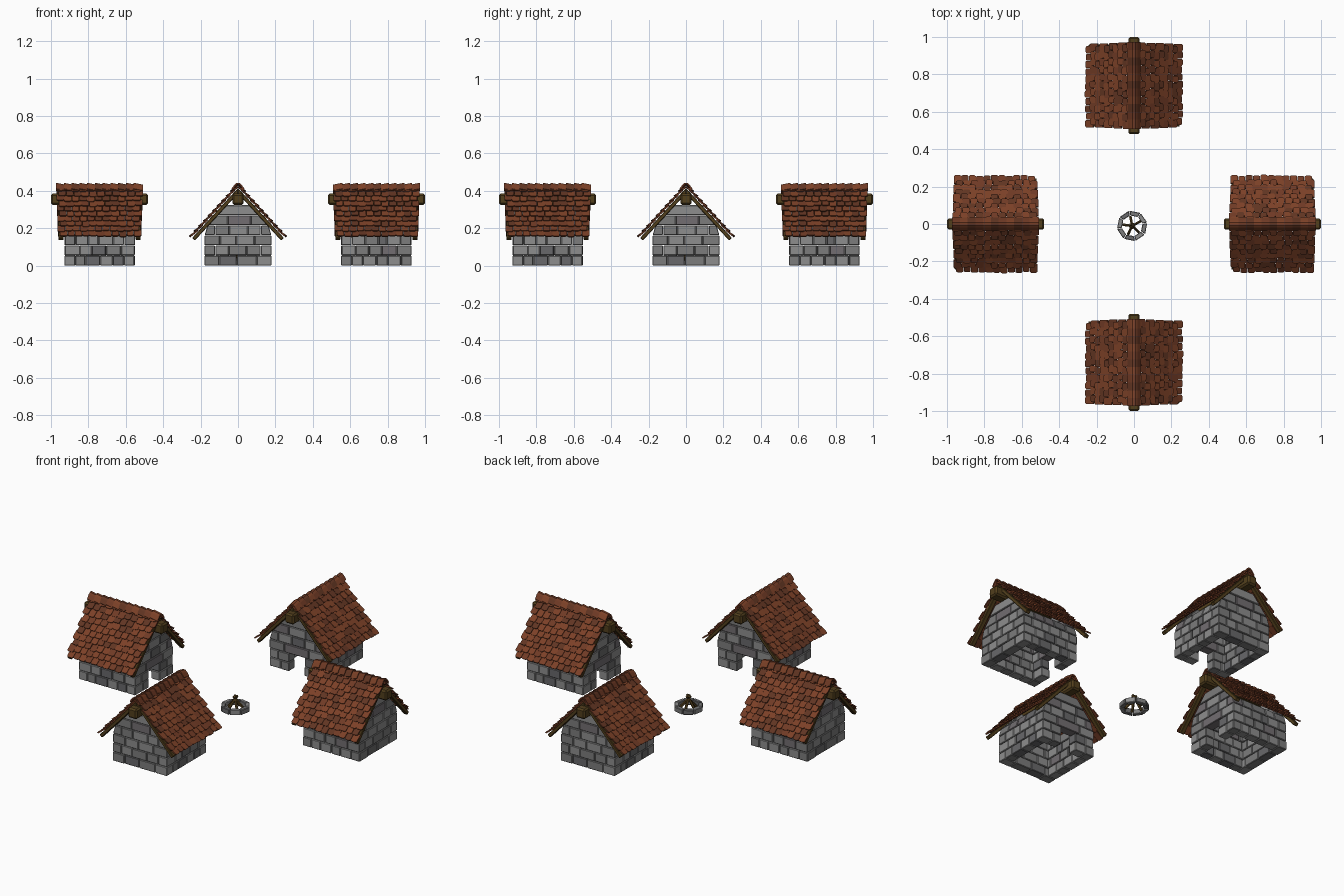
import bpy, bmesh, math, random
from mathutils import Vector, Matrix

if "Cube" in bpy.data.objects:
    bpy.data.objects.remove(bpy.data.objects["Cube"])
random.seed(4)

def mat(name, r, g, b):
    m = bpy.data.materials.new(name)
    m.diffuse_color = (r, g, b, 1)
    m.use_nodes = True
    m.node_tree.nodes["Principled BSDF"].inputs["Base Color"].default_value = m.diffuse_color
    return m

STONES = [mat("stone_light", .27, .27, .27), mat("stone_mid", .2, .2, .2),
          mat("stone_dark", .14, .14, .145), mat("stone_warm", .17, .155, .165)]
TILES = [mat("tile_red", .2, .052, .02), mat("tile_brown", .16, .042, .018),
         mat("tile_dark", .12, .035, .016)]
WOOD = [mat("wood", .085, .05, .012)]

def prism(bm, pts, off, mi=0):
    a = [bm.verts.new(p) for p in pts]
    b = [bm.verts.new(Vector(p) + Vector(off)) for p in pts]
    n = len(a)
    faces = [bm.faces.new(a), bm.faces.new(b[::-1])]
    faces += [bm.faces.new((a[i], b[i], b[(i + 1) % n], a[(i + 1) % n])) for i in range(n)]
    for f in faces:
        f.material_index = mi

def box(bm, x0, x1, y0, y1, z0, z1, mi=0):
    prism(bm, [(x0, y0, z0), (x1, y0, z0), (x1, y1, z0), (x0, y1, z0)], (0, 0, z1 - z0), mi)
    return bm.verts[:][-8:]

def finish(bm, name, mats):
    bmesh.ops.recalc_face_normals(bm, faces=bm.faces[:])
    me = bpy.data.meshes.new(name)
    bm.to_mesh(me)
    bm.free()
    for m in mats:
        me.materials.append(m)
    return me

def splits(a, b, n):
    # uneven joints between a and b
    s = (b - a) / n
    return [a] + [a + s * (i + random.uniform(-.17, .17)) for i in range(1, n)] + [b]

# stone walls: interlocking courses, door on the inner gable, gables trimmed under the roof
HX, HY, T, H, G = .188, .18, .058, .054, .0012
def roof_y(z):
    return (.392 - z) / 1.09

def stone_walls():
    bm = bmesh.new()
    def block(x0, x1, y0, y1, z):
        j = random.uniform(-.002, .002)
        vs = box(bm, x0 + G + j, x1 - G + j, y0 + G, y1 - G, z + G, z + H - G, random.choice((0, 0, 1, 1, 2, 3)))
        for v in vs:
            lim = roof_y(v.co.z)
            v.co.y = max(-lim, min(lim, v.co.y))
    for r in range(6):
        z = r * H
        full = r % 2 == 0 or r > 3
        w = min(HY, roof_y(z)) if full else HY - T
        n = (4, 3, 4, 3, 3, 1)[r]
        for side in (-1, 1):
            x0, x1 = sorted((side * HX, side * (HX - T)))
            if side < 0 and r < 2:
                segs = [(-w, -.05), (.05, w)]
                for a, b in segs:
                    s = splits(a, b, 2 if full else 1)
                    for p, q in zip(s, s[1:]):
                        block(x0, x1, p, q, z)
            elif side < 0 and r == 2:
                for p, q in ((-w, -.08), (-.08, .08), (.08, w)):
                    block(x0, x1, p, q, z)
            else:
                s = splits(-w, w, n)
                for p, q in zip(s, s[1:]):
                    block(x0, x1, p, q, z)
            if r < 4:
                l = HX - T if full else HX
                y0, y1 = sorted((side * HY, side * (HY - T)))
                s = splits(-l, l, 4 if full else 5)
                for p, q in zip(s, s[1:]):
                    block(p, q, y0, y1, z)
    return finish(bm, "stone_walls", STONES)

# roof tiles: overlapping chamfered shingles on both slopes
EAVE, RIDGE = Vector((0, .245, .148)), Vector((0, 0, .415))
UP = (RIDGE - EAVE).normalized()
NRM = Vector((0, -UP.z, UP.y)) * -1
ROWS = 10

def roof_tiles():
    bm = bmesh.new()
    pitch = (RIDGE - EAVE).length / ROWS
    for flip in (1, -1):
        for r in range(ROWS):
            hl = .217 + .012 * r / ROWS
            n = 11
            step = 2 * hl / n
            shift = (r % 2 - .5) * .012
            for c in range(n):
                w = step * random.uniform(.46, .5)
                cx = -hl + step * (c + .5) + shift
                drop = random.uniform(-.005, .003)
                lift = random.uniform(.008, .012)
                ln = pitch * 1.4 if r < ROWS - 1 else pitch
                prof = [(-w, ln), (-w, .006), (-w + .007, 0), (w - .007, 0), (w, .006), (w, ln)]
                pts = []
                for a, b in prof:
                    p = EAVE + UP * (pitch * r + b + drop) + NRM * (lift * (1 - b / ln) + .001)
                    pts.append((flip * (cx + a), flip * p.y, p.z))
                off = NRM * .008
                prism(bm, pts, (0, flip * off.y, off.z), random.choice((0, 0, 0, 1, 1, 2)))
    # rounded ridge caps, each tilted over the next
    outer = [(-.034, .402), (-.018, .424), (-.007, .433), (.007, .433), (.018, .424), (.034, .402)]
    inner = [(y * .8, z - .009) for y, z in outer[::-1]]
    for i in range(11):
        x = -.232 + i * .0415
        prism(bm, [(x, y, z) for y, z in outer + inner], (.05, 0, .01), i % 3)
    return finish(bm, "roof_tiles", TILES)

# sloping gable rafters
def rafters():
    bm = bmesh.new()
    for sx in (-1, 1):
        for sy in (-1, 1):
            prof = [EAVE, RIDGE, RIDGE - Vector((0, 0, .03)), EAVE - NRM * .02]
            prism(bm, [(sx * .193, sy * p.y, p.z) for p in prof], (sx * .026, 0, 0))
    return finish(bm, "rafters", WOOD)

# ridge beam with heavy chamfers
def ridge_beam():
    bm = bmesh.new()
    box(bm, -.26, .26, -.03, .03, .325, .385)
    return finish(bm, "ridge_beam", WOOD)

def bevel(ob, w):
    m = ob.modifiers.new("bevel", 'BEVEL')
    m.width, m.segments, m.limit_method = w, 1, 'ANGLE'

def place(name, me):
    ob = bpy.data.objects.new(name, me)
    bpy.context.collection.objects.link(ob)
    return ob

# four houses facing the centre
parts = [(stone_walls(), .003), (roof_tiles(), 0), (rafters(), .003), (ridge_beam(), .009)]
for k, side in enumerate(("right", "back", "left", "front")):
    a = k * math.pi / 2
    for me, bw in parts:
        ob = place(f"{side}_house_{me.name}", me)
        ob.location = (.74 * math.cos(a), .74 * math.sin(a), 0)
        ob.rotation_euler.z = a
        if bw:
            bevel(ob, bw)

# campfire stone ring
C = Vector((-.01, -.01, 0))
bm = bmesh.new()
for i in range(8):
    a0, a1 = (i + .03) * math.pi / 4 + .2, (i + .97) * math.pi / 4 + .2
    pts = [C + Vector((r * math.cos(a), r * math.sin(a), 0))
           for r, a in ((.056, a0), (.082, a0), (.082, a1), (.056, a1))]
    prism(bm, pts, (0, 0, random.uniform(.026, .032)), i % 3)
bevel(place("fire_ring", finish(bm, "fire_ring", STONES)), .003)

# campfire logs leaning together
bm = bmesh.new()
for i in range(5):
    a = i * math.tau / 5 + .5
    d = Vector((math.cos(a), math.sin(a), 0))
    p, q = C + d * .048 + Vector((0, 0, .005)), C - d * .012 + Vector((0, 0, .078 + .004 * (i % 3)))
    v = q - p
    m = Matrix.Translation((p + q) / 2) @ v.to_track_quat('Z', 'Y').to_matrix().to_4x4()
    bmesh.ops.create_cone(bm, cap_ends=True, segments=6, radius1=.008, radius2=.007, depth=v.length, matrix=m)
place("fire_logs", finish(bm, "fire_logs", WOOD))
